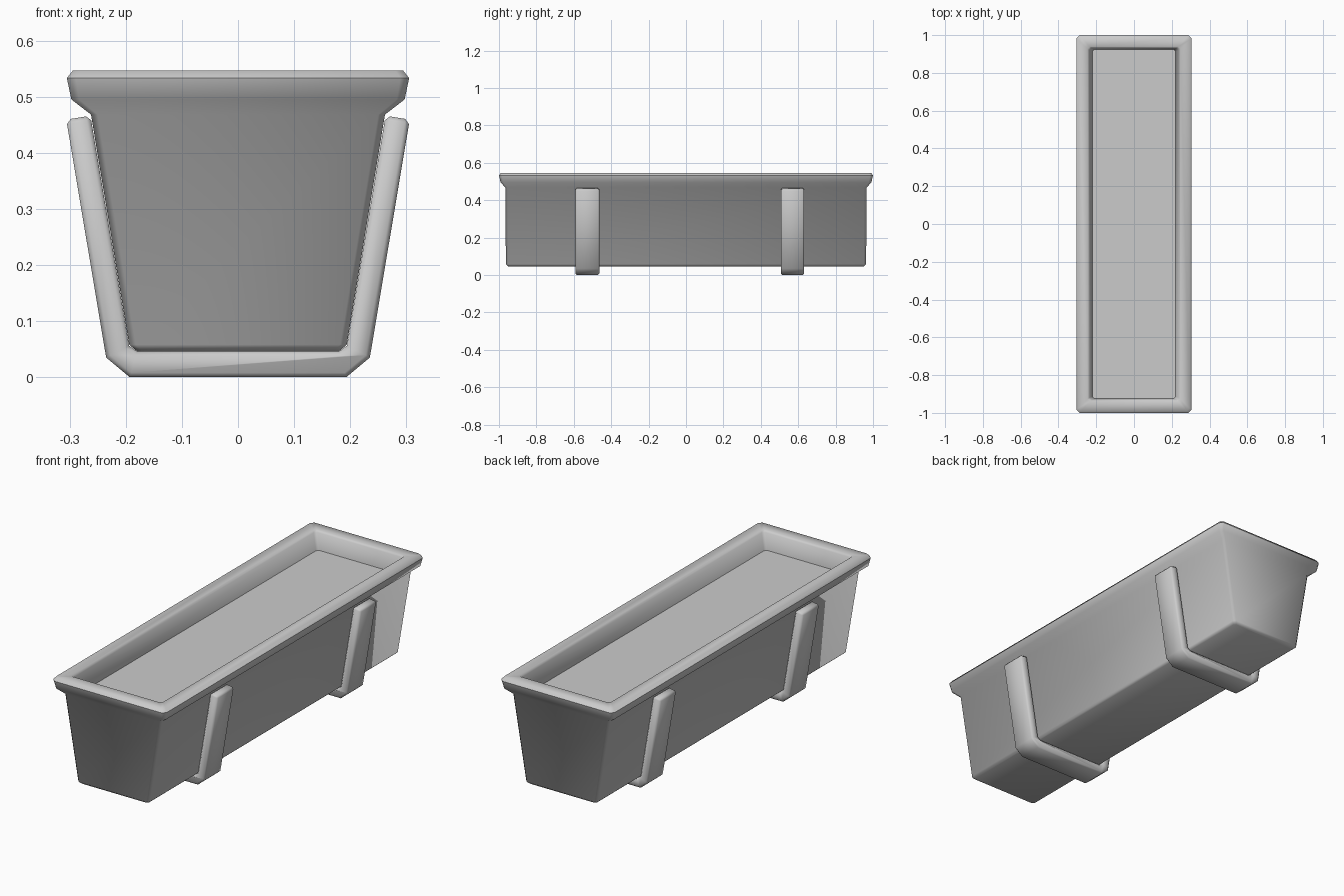
import bpy, bmesh, math

if "Cube" in bpy.data.objects:
    bpy.data.objects.remove(bpy.data.objects["Cube"])


def finish(bm, name, angle=50):
    bmesh.ops.recalc_face_normals(bm, faces=bm.faces)
    me = bpy.data.meshes.new(name)
    bm.to_mesh(me)
    bm.free()
    ob = bpy.data.objects.new(name, me)
    bpy.context.collection.objects.link(ob)
    bpy.ops.object.select_all(action='DESELECT')
    ob.select_set(True)
    bpy.context.view_layer.objects.active = ob
    bpy.ops.object.shade_smooth_by_angle(angle=math.radians(angle))
    return ob


def ring(bm, hx, hy, z, c):
    # rectangle with chamfered corners
    pts = [(hx, hy - c), (hx - c, hy), (c - hx, hy), (-hx, hy - c),
           (-hx, c - hy), (c - hx, -hy), (hx - c, -hy), (hx, c - hy)]
    return [bm.verts.new((x, y, z)) for x, y in pts]


# trough: tapered body, flared rim and inner lip (half x, half y, z, corner cut)
SECTIONS = [(0.180, 0.950, 0.046, 0.010), (0.194, 0.963, 0.058, 0.012),
            (0.262, 0.966, 0.468, 0.012), (0.297, 0.991, 0.495, 0.014),
            (0.305, 1.000, 0.533, 0.016), (0.294, 0.989, 0.547, 0.014),
            (0.246, 0.939, 0.547, 0.012), (0.236, 0.931, 0.537, 0.012),
            (0.220, 0.925, 0.455, 0.012)]
bm = bmesh.new()
rings = [ring(bm, *s) for s in SECTIONS]
bm.faces.new(rings[0])
for a, b in zip(rings, rings[1:]):
    for i in range(8):
        j = (i + 1) % 8
        bm.faces.new((a[i], a[j], b[j], b[i]))
finish(bm, "trough")

# soil surface inside the trough
bm = bmesh.new()
bm.faces.new(ring(bm, *SECTIONS[-1]))
bmesh.ops.recalc_face_normals(bm, faces=bm.faces)
for f in bm.faces:
    if f.normal.z < 0:
        f.normal_flip()
me = bpy.data.meshes.new("soil")
bm.to_mesh(me)
bm.free()
bpy.context.collection.objects.link(bpy.data.objects.new("soil", me))

# two U-shaped support straps, right half of the profile mirrored
HALF = [(0.193, 0.0), (0.235, 0.035), (0.306, 0.459), (0.263, 0.466),
        (0.194, 0.056), (0.180, 0.046)]
outline = HALF + [(-x, z) for x, z in reversed(HALF)]
for name, y0, y1 in (("front_strap", -0.592, -0.463), ("back_strap", 0.507, 0.632)):
    bm = bmesh.new()
    a = [bm.verts.new((x, y0, z)) for x, z in outline]
    b = [bm.verts.new((x, y1, z)) for x, z in outline]
    n = len(outline)
    for i in range(n):
        j = (i + 1) % n
        bm.faces.new((a[i], a[j], b[j], b[i]))
    bm.faces.new(a)
    bm.faces.new(b)
    bmesh.ops.recalc_face_normals(bm, faces=bm.faces)
    # soften the side rims and the top ends
    edges = [e for e in bm.edges if e.calc_face_angle() > math.radians(60)]
    bmesh.ops.bevel(bm, geom=edges, offset=0.008, segments=1,
                    affect='EDGES', clamp_overlap=True)
    finish(bm, name)
